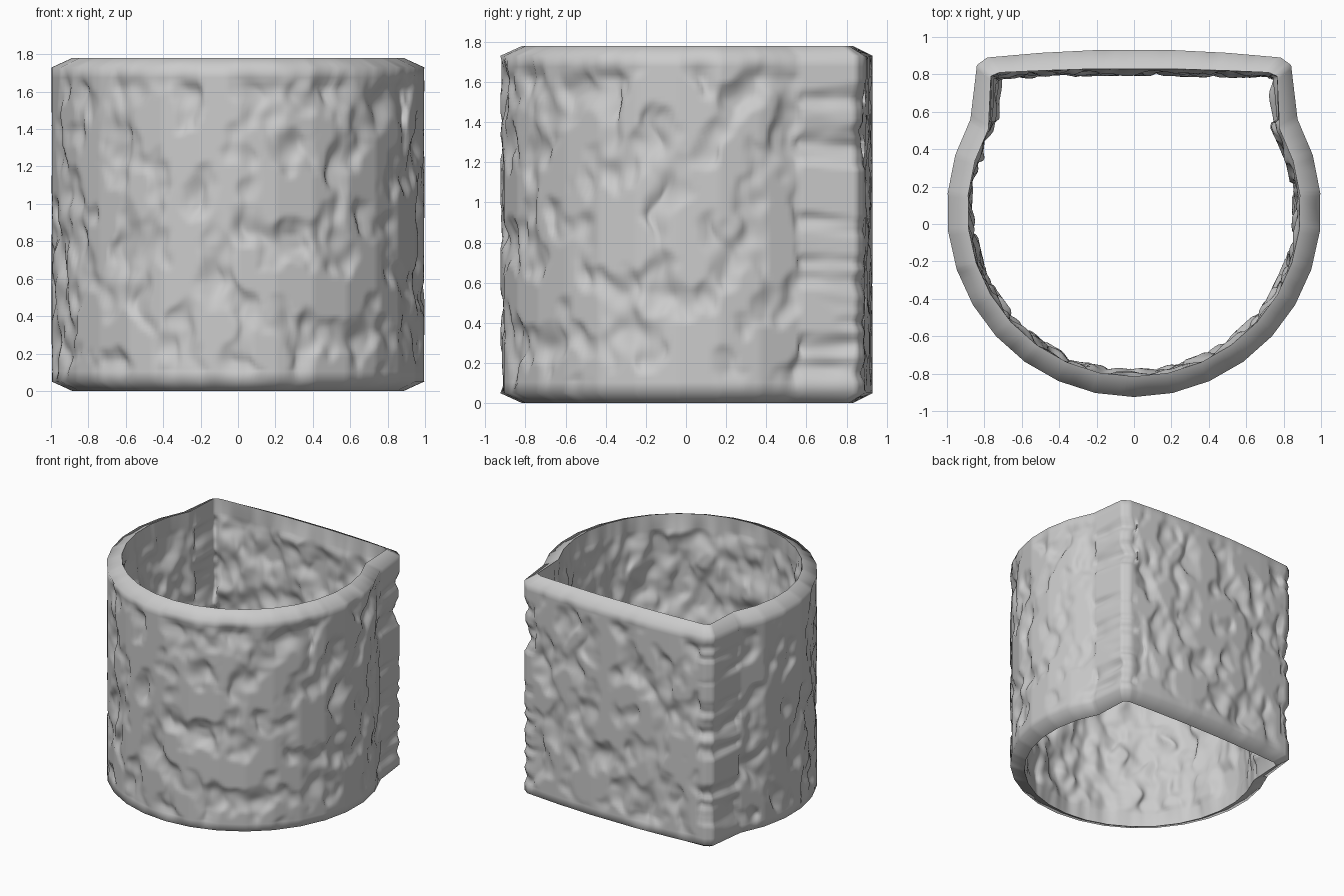
import bpy, bmesh, math
from mathutils import Vector, noise

cube = bpy.data.objects.get("Cube")
if cube:
    bpy.data.objects.remove(cube, do_unlink=True)

HEIGHT, BEVEL, BAND, STEP, ROWS = 1.78, 0.05, 0.11, 0.02, 86

stone = bpy.data.materials.new("grey_stone")
stone.use_nodes = True
stone.diffuse_color = (0.6, 0.6, 0.6, 1)
stone.node_tree.nodes["Principled BSDF"].inputs["Base Color"].default_value = (0.6, 0.6, 0.6, 1)


def outline():
    """Paired outer and inner plan points: round front, straight cheeks, flat back."""
    half = []
    for i in range(11):
        a = math.radians(-90 + 119 * i / 10)
        d = Vector((math.cos(a), math.sin(a), 0))
        c = Vector((0, 0.075, 0))
        half.append((c + d, c + d * 0.89))
    for o, n in (((0.84, 0.85), (0.765, 0.79)), ((0.785, 0.89), (0.72, 0.81)),
                 ((0.5, 0.915), (0.5, 0.82)), ((0.2, 0.93), (0.2, 0.83))):
        half.append((Vector((*o, 0)), Vector((*n, 0))))
    flip = lambda v: Vector((-v.x, v.y, v.z))
    return half + [(flip(o), flip(n)) for o, n in half[:0:-1]]


def subdivide(pairs):
    """Split each straight run evenly into short steps."""
    fine = []
    for (o1, n1), (o2, n2) in zip(pairs, pairs[1:] + pairs[:1]):
        count = max(1, round((o2 - o1).length / STEP))
        fine += [(o1.lerp(o2, k / count), n1.lerp(n2, k / count)) for k in range(count)]
    return fine


def displaced(p, inward, seed, low, high):
    """Push a point along the wall normal, with sideways drift for folded edges."""
    q = Vector((p.x * 6, p.y * 6, p.z * 4))
    if abs(p.x) > 0.74 and p.y > 0.56:
        # Cheeks carry stacked horizontal ridges
        q = Vector((math.copysign(4, p.x), p.y * 0.8, p.z * 7))
        high *= 1.4
    q += Vector((seed, seed, seed))
    n = noise.noise(q) + 0.4 * noise.noise(q * 2.2)
    fade = min(p.z - BEVEL, HEIGHT - BEVEL - p.z) / BAND
    relief = min(max(n * 0.06 + 0.005, low), high) * min(max(fade, 0), 1)
    side = Vector((-inward.y, inward.x, 0))
    drift = noise.noise(p * 6 + Vector((seed, 0, 9))) * relief * 1.6
    return p + inward * relief + side * drift


# Wide end rows give the rims a soft rolled edge
levels = [BEVEL + BAND / 2 + (HEIGHT - 2 * BEVEL - BAND) * r / ROWS for r in range(ROWS + 1)]
outer_levels = [BEVEL] + levels + [HEIGHT - BEVEL]
inner_levels = [HEIGHT] + levels[::-1] + [0]

# Rough ring wall with bevelled rims
bm = bmesh.new()
columns = []
for outer, inner in subdivide(outline()):
    inward = (inner - outer).normalized()
    up = Vector((0, 0, 1))
    loop = [displaced(outer + up * z, inward, 3.3, 0, 0.045) for z in outer_levels]
    loop += [displaced(inner + up * z, inward, 17.7, -0.02, 0.04) for z in inner_levels]
    columns.append([bm.verts.new(p) for p in loop])
for a, b in zip(columns, columns[1:] + columns[:1]):
    for k in range(len(a)):
        m = (k + 1) % len(a)
        bm.faces.new((a[k], b[k], b[m], a[m]))
bmesh.ops.recalc_face_normals(bm, faces=bm.faces)

mesh = bpy.data.meshes.new("stone_wall")
bm.to_mesh(mesh)
bm.free()
mesh.materials.append(stone)
wall = bpy.data.objects.new("stone_wall", mesh)
bpy.context.collection.objects.link(wall)
bpy.context.view_layer.objects.active = wall
wall.select_set(True)
bpy.ops.object.shade_smooth_by_angle(angle=math.radians(100))
